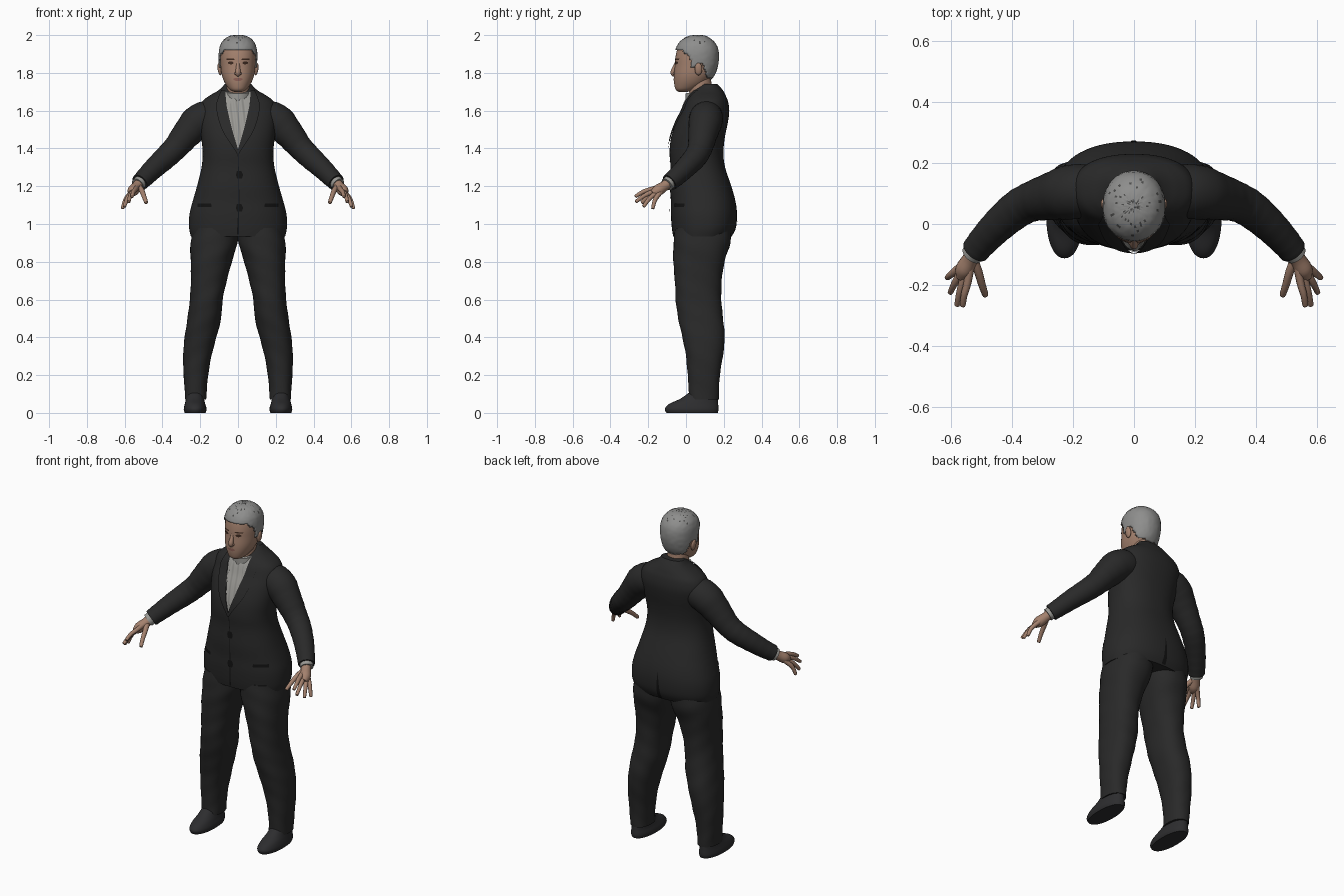
import bpy, bmesh, math, random
from mathutils import Vector
from mathutils.bvhtree import BVHTree

random.seed(3)
cube = bpy.data.objects.get("Cube")
if cube:
    bpy.data.objects.remove(cube)
parts = []


def material(name, r, g, b):
    m = bpy.data.materials.new(name)
    m.use_nodes = True
    m.diffuse_color = (r, g, b, 1)
    node = m.node_tree.nodes["Principled BSDF"]
    node.inputs["Base Color"].default_value = (r, g, b, 1)
    node.inputs["Roughness"].default_value = 0.8
    return m


SUIT = material("charcoal cloth", .022, .022, .022)
SHIRT = material("grey shirt", .32, .315, .295)
SKIN = material("skin", .37, .22, .155)
HAIR = material("grey hair", .27, .27, .265)
STRAND = material("dark hair strands", .07, .07, .068)
SHOE = material("shoe leather", .026, .026, .028)
BLACK = material("black trim", .006, .006, .006)
BROWN = material("dark brown", .045, .022, .014)
LIPS = material("lips", .27, .12, .095)


def finish(name, bm, mats, mirror=False):
    """Turn a bmesh into a named object."""
    me = bpy.data.meshes.new(name)
    bm.to_mesh(me)
    bm.free()
    for m in mats:
        me.materials.append(m)
    ob = bpy.data.objects.new(name, me)
    bpy.context.collection.objects.link(ob)
    if mirror:
        ob.modifiers.new("Mirror", "MIRROR")
    parts.append(ob)
    return ob


def smooth_rows(rows, sub):
    """Catmull-Rom interpolation of tuples."""
    out = []
    last = len(rows) - 1
    for i in range(last):
        a, b, c, d = (rows[min(max(i + k, 0), last)] for k in (-1, 0, 1, 2))
        for s in range(sub):
            t = s / sub
            out.append([q + .5 * t * (r - p + t * (2 * p - 5 * q + 4 * r - e + t * (3 * (q - r) + e - p)))
                        for p, q, r, e in zip(a, b, c, d)])
    return out + [list(rows[-1])]


def skin_rings(rings):
    """Join rings of points into a capped bmesh."""
    bm = bmesh.new()
    vs = [[bm.verts.new(p) for p in ring] for ring in rings]
    n = len(vs[0])
    for lo, hi in zip(vs, vs[1:]):
        for i in range(n):
            j = (i + 1) % n
            bm.faces.new((lo[i], lo[j], hi[j], hi[i]))
    bm.faces.new(vs[0][::-1])
    bm.faces.new(vs[-1])
    bmesh.ops.recalc_face_normals(bm, faces=bm.faces)
    return bm


def loft(rows, n=40, power=2.3, sub=4, folds=0):
    """Rows of (z, x min, x max, y min, y max) become rounded level sections."""
    rings = []
    for z, x0, x1, y0, y1 in smooth_rows(rows, sub):
        ring = []
        for i in range(n):
            a = math.tau * i / n
            c, s = math.cos(a), math.sin(a)
            k = 1 + folds * math.sin(3 * a + 38 * z) * math.sin(17 * z)
            ring.append(((x0 + x1) / 2 + k * (x1 - x0) / 2 * math.copysign(abs(c) ** (2 / power), c),
                         (y0 + y1) / 2 + k * (y1 - y0) / 2 * math.copysign(abs(s) ** (2 / power), s), z))
        rings.append(ring)
    return skin_rings(rings)


def tube(pts, n=20, sub=4, folds=0):
    """Points of (x, y, z, radius) become a round limb."""
    pts = smooth_rows(pts, sub)
    rings = []
    for i, p in enumerate(pts):
        t = (Vector(pts[min(i + 1, len(pts) - 1)][:3]) - Vector(pts[max(i - 1, 0)][:3])).normalized()
        u = t.cross(Vector((.3, 1, 0))).normalized()
        v = t.cross(u)
        r = p[3] * (1 + folds * math.sin(i * 2.1))
        rings.append([Vector(p[:3]) + r * (math.cos(a) * u + math.sin(a) * v)
                      for a in (math.tau * k / n for k in range(n))])
    return skin_rings(rings)


def finger(pts, r):
    """A tube with a rounded tip."""
    rows = [(*p, r * (1 - .12 * i)) for i, p in enumerate(pts)]
    a, b = Vector(pts[-2]), Vector(pts[-1])
    d = (b - a).normalized() * r
    return tube(rows + [(*(b + d * .4), r * .45), (*(b + d * .5), r * .1)], 12, 3)


def plate(name, target, rows, mat, off=.004, side=1, mirror=False, ruffle=0, cols=10):
    """Rows of (z, x min, x max) are laid on the front (side 1) or back (-1) of a part."""
    me = target.data
    tree = BVHTree.FromPolygons([v.co for v in me.vertices], [p.vertices[:] for p in me.polygons])
    bm = bmesh.new()
    grid = []
    for z, x0, x1 in smooth_rows(rows, 5):
        line = []
        for i in range(cols + 1):
            x = x0 + (x1 - x0) * i / cols
            hit = tree.ray_cast(Vector((x, -side, z)), Vector((0, side, 0)))[0]
            if hit is None:
                hit = tree.find_nearest(Vector((x, 0, z)))[0]
            lift = off + ruffle * (1 + math.sin(190 * x + 22 * z))
            line.append(bm.verts.new((x, hit.y - side * lift, z)))
        grid.append(line)
    for lo, hi in zip(grid, grid[1:]):
        for i in range(cols):
            bm.faces.new((lo[i], lo[i + 1], hi[i + 1], hi[i]))
    bm.normal_update()
    bmesh.ops.reverse_faces(bm, faces=[f for f in bm.faces if f.normal.y * side > 0])
    return finish(name, bm, [mat], mirror)


def level(rows):
    """Centred rows of (z, half width, y min, y max)."""
    return [(z, -w, w, a, b) for z, w, a, b in rows]


# Jacket body
jacket = finish("jacket", loft(level([
    (.935, .25, -.068, .243), (.98, .259, -.075, .264), (1.05, .257, -.08, .27),
    (1.12, .24, -.08, .262), (1.2, .217, -.085, .24), (1.3, .193, -.082, .207),
    (1.38, .187, -.087, .198), (1.46, .195, -.078, .206), (1.54, .205, -.05, .222),
    (1.6, .206, -.02, .229), (1.65, .188, 0, .222), (1.68, .15, .018, .21),
    (1.7, .115, .032, .2), (1.72, .088, .052, .186), (1.742, .07, .085, .165)]), 64), [SUIT])

# Sleeves and cuffs
finish("sleeves", tube([
    (.1, .11, 1.58, .08), (.2, .105, 1.55, .09), (.27, .09, 1.478, .078), (.33, .075, 1.405, .066),
    (.38, .05, 1.355, .062), (.44, 0, 1.3, .056), (.49, -.052, 1.25, .05), (.52, -.088, 1.22, .046)],
    28, 5, .012), [SUIT], True)
finish("shirt_cuffs", tube([(.5, -.065, 1.24, .037), (.531, -.101, 1.209, .036)]), [SHIRT], True)

# Trousers and shoes
finish("trousers", loft([
    (.98, .0, .235, -.06, .235), (.9, .002, .25, -.066, .235), (.8, .033, .251, -.066, .205),
    (.7, .06, .25, -.06, .188), (.6, .08, .254, -.055, .187), (.5, .09, .268, -.04, .197),
    (.4, .115, .283, -.02, .204), (.3, .14, .29, 0, .195), (.2, .158, .288, .01, .18),
    (.12, .166, .283, .014, .174), (.07, .168, .281, .012, .172)], folds=.02), [SUIT], True)
finish("shoes", loft([
    (0, .172, .282, -.104, .168), (.015, .167, .287, -.112, .172), (.03, .168, .286, -.108, .172),
    (.05, .174, .281, -.085, .17), (.075, .18, .275, -.03, .168), (.11, .186, .27, .02, .163)],
    power=2.2), [SHOE], True)

# Hands: palm, four fingers spread evenly, thumb
finish("palms", tube([(.515, -.085, 1.225, .029), (.535, -.115, 1.2, .027),
                      (.555, -.15, 1.177, .03), (.566, -.178, 1.162, .016)]), [SKIN], True)
wrist, first, fourth = Vector((.53, -.105, 1.205)), Vector((.544, -.19, 1.182)), Vector((.583, -.152, 1.147))
tips = {"index": (.56, -.264, 1.148), "middle": (.578, -.262, 1.12),
        "ring": (.6, -.222, 1.096), "little": (.61, -.175, 1.086)}
for i, (label, tip) in enumerate(tips.items()):
    knuckle = first.lerp(fourth, i / 3)
    middle = knuckle.lerp(Vector(tip), .5) + Vector((.003, -.003, .004))
    finish(label + "_fingers", finger([wrist, knuckle, middle, tip], .0145), [SKIN], True)
finish("thumbs", finger([wrist, (.51, -.155, 1.178), (.497, -.2, 1.145), (.487, -.23, 1.116)], .016), [SKIN], True)

# Neck and collar
finish("neck", tube([(0, .085, 1.62, .062), (0, .07, 1.79, .06)], 32), [SKIN])
finish("shirt_collar", tube([(0, .07, 1.64, .074), (0, .062, 1.7, .066)], 32), [SHIRT])

# Head
HEAD = level([
    (1.7, .022, -.04, .01), (1.712, .045, -.055, .05), (1.74, .066, -.062, .1), (1.77, .08, -.064, .128),
    (1.8, .088, -.063, .148), (1.84, .092, -.059, .161), (1.88, .094, -.056, .166), (1.92, .092, -.048, .163),
    (1.95, .083, -.034, .15), (1.975, .063, -.008, .125), (1.988, .038, .022, .1), (1.992, .01, .052, .07)])
head = finish("head", loft(HEAD, 64, 2.15), [SKIN])
finish("nose", tube([(0, -.045, 1.868, .007), (0, -.058, 1.835, .01), (0, -.068, 1.805, .014),
                     (0, -.064, 1.79, .011), (0, -.055, 1.785, .004)]), [SKIN])
finish("nostrils", finger([(.006, -.05, 1.8), (.011, -.064, 1.796)], .009), [SKIN], True)
bm = bmesh.new()
bmesh.ops.create_uvsphere(bm, u_segments=16, v_segments=10, radius=1)
for v in bm.verts:
    x, y, z = v.co
    v.co = (.097 + .011 * x + .004 * z, .066 + .02 * y, 1.82 + .033 * z)
finish("ears", bm, [SKIN], True)

# Hair cap: the part of the skull above the hairline, thickened
HAIRLINE = [(-.2, 1.925), (-.02, 1.92), (.02, 1.885), (.032, 1.83), (.055, 1.83),
            (.06, 1.852), (.09, 1.85), (.11, 1.775), (.3, 1.76)]


def hairline(y):
    for (y0, z0), (y1, z1) in zip(HAIRLINE, HAIRLINE[1:]):
        if y <= y1:
            return z0 + (z1 - z0) * (y - y0) / (y1 - y0)


bm = loft(HEAD, 64, 2.15)
bm.normal_update()
bare = [f for f in bm.faces if f.calc_center_median().z < hairline(f.calc_center_median().y)]
bmesh.ops.delete(bm, geom=bare, context="FACES")
for v in bm.verts:
    v.co += v.normal * random.uniform(.0005, .0025)
for f in bm.faces:
    f.material_index = int(f.calc_center_median().z > 1.95 and random.random() < .07)
hair = finish("hair", bm, [HAIR, STRAND])
thick = hair.modifiers.new("Thickness", "SOLIDIFY")
thick.thickness, thick.offset = .007, 1

# Face details
plate("eyebrows", head, [(1.868, .018, .06), (1.875, .02, .062)], BROWN, .003, mirror=True)
plate("eyes", head, [(1.845, .034, .042), (1.851, .024, .053), (1.857, .026, .052), (1.861, .034, .044)],
      BROWN, .002, mirror=True)
plate("mouth", head, [(1.758, -.012, .012), (1.766, -.025, .025), (1.774, -.014, .014)], LIPS, .003)

# Shirt front, ruffled cravat and lapels
plate("shirt_front", jacket, [(1.7, -.068, .068), (1.6, -.056, .056), (1.5, -.032, .032), (1.4, -.003, .003)],
      SHIRT, .002, cols=24)
plate("cravat", jacket, [(1.67, -.035, .035), (1.6, -.045, .045), (1.52, -.032, .032), (1.44, -.01, .01)],
      SHIRT, .003, ruffle=.003, cols=40)
plate("lapels", jacket, [(1.71, .066, .088), (1.66, .064, .108), (1.61, .057, .115),
                         (1.5, .031, .085), (1.4, .002, .022), (1.37, 0, .004)], SUIT, .009, mirror=True)

# Front closure, buttons, pockets and back vent
plate("front_edge", jacket, [(1.38, -.002, .002), (1.15, .003, .007), (.945, -.006, .004)], BLACK, .002)
for label, z in (("upper", 1.26), ("lower", 1.085)):
    plate(label + "_button", jacket, [(z - .02, -.004, .02), (z, -.01, .026), (z + .02, -.006, .018)], BLACK, .006)
plate("pocket_flaps", jacket, [(1.09, .14, .215), (1.108, .142, .213)], BLACK, .004, mirror=True)
plate("back_vent", jacket, [(.94, -.016, .01), (1.02, -.009, .007), (1.1, -.001, .001)], BLACK, .003, side=-1)

# Smooth shading with sharp edges kept
for ob in bpy.context.selected_objects:
    ob.select_set(False)
for ob in parts:
    ob.select_set(True)
bpy.context.view_layer.objects.active = jacket
bpy.ops.object.shade_smooth_by_angle(angle=math.radians(45))
